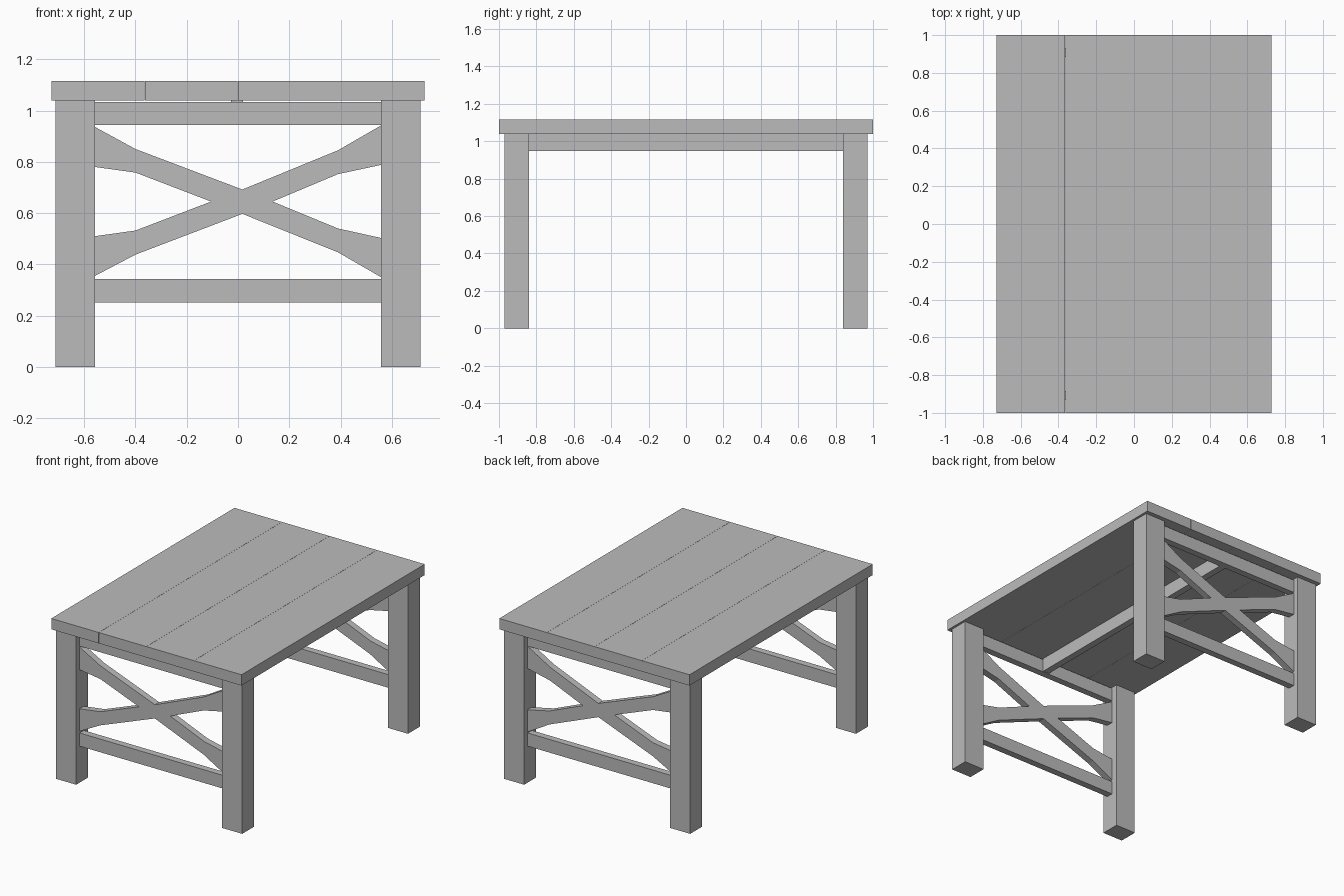
import bpy
import bmesh

cube = bpy.data.objects.get("Cube")
if cube:
    bpy.data.objects.remove(cube, do_unlink=True)

# One plain grey for the whole table
grey = bpy.data.materials.new("plain_grey")
grey.use_nodes = True
colour = (0.5, 0.5, 0.5, 1)
grey.diffuse_color = colour
grey.node_tree.nodes["Principled BSDF"].inputs["Base Color"].default_value = colour


def prism(name, outline, y0, y1):
    """Extrude an x-z outline from y0 to y1."""
    bm = bmesh.new()
    face = bm.faces.new([bm.verts.new((x, y0, z)) for x, z in outline])
    new = bmesh.ops.extrude_face_region(bm, geom=[face])["geom"]
    moved = [v for v in new if isinstance(v, bmesh.types.BMVert)]
    bmesh.ops.translate(bm, verts=moved, vec=(0, y1 - y0, 0))
    bmesh.ops.recalc_face_normals(bm, faces=bm.faces)
    mesh = bpy.data.meshes.new(name)
    bm.to_mesh(mesh)
    bm.free()
    mesh.materials.append(grey)
    obj = bpy.data.objects.new(name, mesh)
    bpy.context.collection.objects.link(obj)
    return obj


def box(name, x0, x1, y0, y1, z0, z1):
    return prism(name, [(x0, z0), (x1, z0), (x1, z1), (x0, z1)], y0, y1)


TOP_Z, UNDER_Z = 1.115, 1.04
HALF_W = 0.727
LEG_IN, LEG_OUT = 0.558, 0.711
RAIL_IN, RAIL_OUT = 0.885, 0.932

# Tabletop planks, almost touching
plank_w = HALF_W * 2 / 4
for i in range(4):
    x = -HALF_W + i * plank_w
    box(f"top_plank_{i + 1}", x, x + plank_w - (0.001 if i < 3 else 0),
        -1, 1, UNDER_Z, TOP_Z)

# Cross brace with flared ends, drawn as one outline
brace = [
    (0.017, 0.692), (0.39, 0.845), (LEG_IN, 0.942), (LEG_IN, 0.788), (0.39, 0.752),
    (0.135, 0.645), (0.39, 0.54), (LEG_IN, 0.503), (LEG_IN, 0.35), (0.39, 0.447),
    (0.017, 0.597), (-0.4, 0.438), (-LEG_IN, 0.355), (-LEG_IN, 0.51), (-0.4, 0.532),
    (-0.105, 0.645), (-0.4, 0.758), (-LEG_IN, 0.78), (-LEG_IN, 0.936), (-0.4, 0.85),
]

# The two end frames: legs, rails and brace
for end, s in (("front", -1), ("back", 1)):
    leg_y = sorted((s * 0.84, s * 0.97))
    rail_y = sorted((s * RAIL_IN, s * RAIL_OUT))
    box(f"{end}_left_leg", LEG_IN, LEG_OUT, *leg_y, 0, UNDER_Z)
    box(f"{end}_right_leg", -LEG_OUT, -LEG_IN, *leg_y, 0, UNDER_Z)
    box(f"{end}_upper_rail", -LEG_IN, LEG_IN, *rail_y, 0.943, 1.034)
    box(f"{end}_lower_rail", -LEG_IN, LEG_IN, *rail_y, 0.252, 0.343)
    prism(f"{end}_cross_brace", brace, *rail_y)

# Centre beam under the top
box("centre_beam", -0.027, 0.02, -RAIL_IN, RAIL_IN, 0.947, UNDER_Z)
